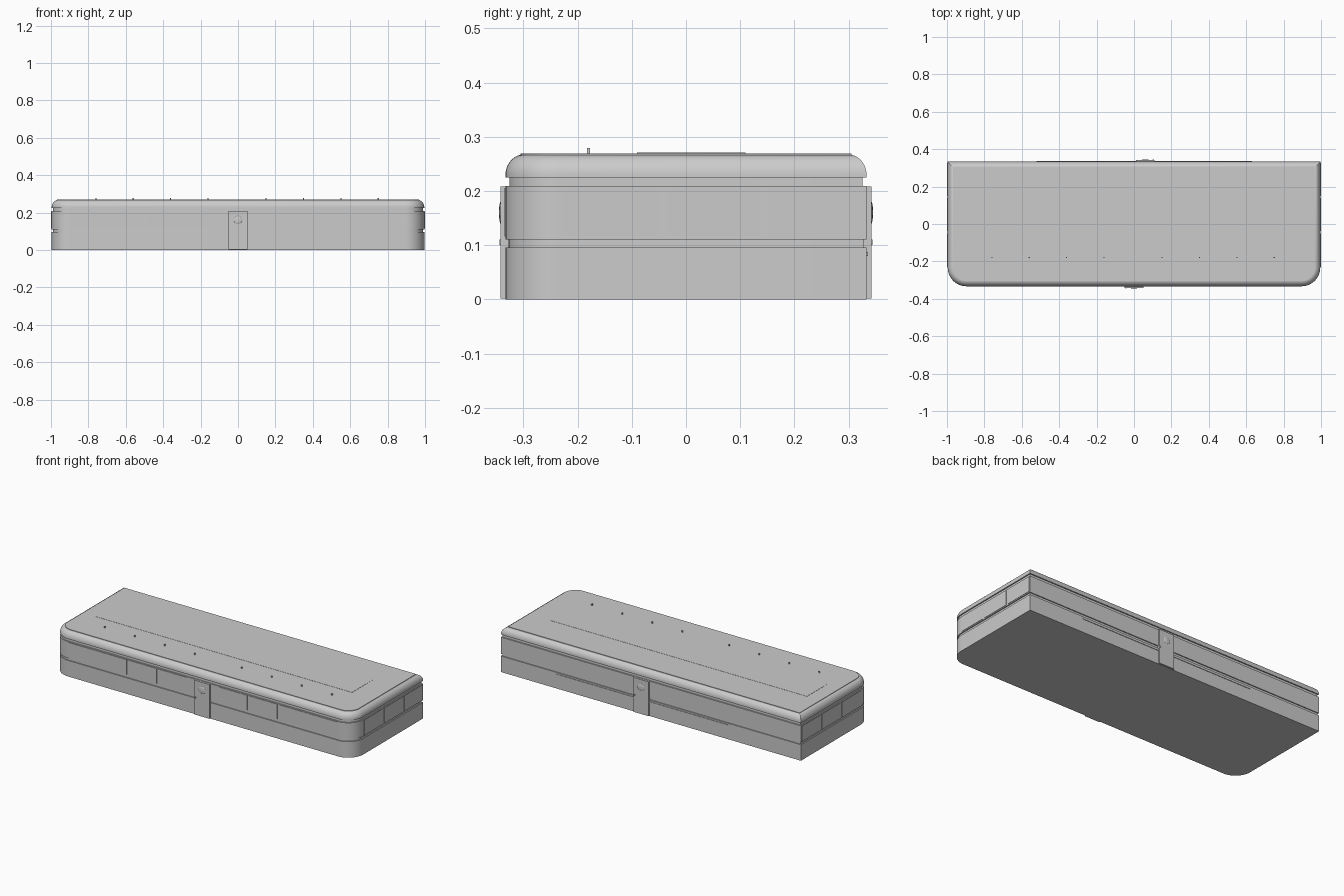
import bpy, bmesh
from math import sin, cos, pi

if "Cube" in bpy.data.objects:
    bpy.data.objects.remove(bpy.data.objects["Cube"])

HX, HY, R = 0.996, 0.333, 0.10   # half length, half depth, front corner radius


def outline(inset):
    """Plan shape: square corners at the back, rounded corners at the front."""
    x, y, r = HX - inset, HY - inset, R - inset
    pts = [(x, y), (-x, y)]
    for cx, start in ((-x + r, pi), (x - r, 1.5 * pi)):
        for i in range(13):
            a = start + i * pi / 24
            pts.append((cx + r * cos(a), -y + r + r * sin(a)))
    return pts


def finish(name, bm, smooth=False):
    bmesh.ops.recalc_face_normals(bm, faces=bm.faces)
    me = bpy.data.meshes.new(name)
    bm.to_mesh(me)
    bm.free()
    ob = bpy.data.objects.new(name, me)
    bpy.context.collection.objects.link(ob)
    if smooth:
        bpy.ops.object.select_all(action='DESELECT')
        ob.select_set(True)
        bpy.context.view_layer.objects.active = ob
        bpy.ops.object.shade_smooth_by_angle(angle=0.6)
    return ob


def layer(name, rings):
    """Stack plan outlines given as (inset, z) into a closed solid."""
    bm = bmesh.new()
    loops = [[bm.verts.new((x, y, z)) for x, y in outline(d)] for d, z in rings]
    n = len(loops[0])
    for a, b in zip(loops, loops[1:]):
        for i in range(n):
            j = (i + 1) % n
            bm.faces.new((a[i], a[j], b[j], b[i]))
    bm.faces.new(loops[0])
    bm.faces.new(loops[-1])
    return finish(name, bm, True)


def box(name, x0, x1, y0, y1, z0, z1):
    bm = bmesh.new()
    bmesh.ops.create_cube(bm, size=1)
    for v in bm.verts:
        v.co = ((x0 + x1) / 2 + v.co.x * (x1 - x0),
                (y0 + y1) / 2 + v.co.y * (y1 - y0),
                (z0 + z1) / 2 + v.co.z * (z1 - z0))
    return finish(name, bm)


# Shell layers: base, recessed groove, window band, neck, rounded roof
layer("lower_wall", [(0, 0), (0, 0.096)])
layer("groove", [(0.006, 0.095), (0.006, 0.111)])
layer("window_band", [(0, 0.11), (0, 0.209)])
layer("neck", [(0.007, 0.208), (0.007, 0.227)])
roof = [(0, 0.225)]
for i in range(11):
    a = i * pi / 20
    roof.append((0.033 * (1 - cos(a)), 0.229 + 0.038 * sin(a)))
layer("roof", roof)
layer("roof_deck", [(0.028, 0.266), (0.028, 0.2695)])

# Long flush panel on the roof
box("roof_panel", -0.88, 0.82, -0.09, 0.11, 0.268, 0.2705)

# Posts that poke through the roof
for i, x in enumerate((-0.76, -0.56, -0.36, -0.16, 0.15, 0.35, 0.55, 0.75)):
    box(f"post_{i}", x - 0.003, x + 0.003, -0.183, -0.177, 0.001, 0.279)

# Front windows, four on each side of the door
for s in (-1, 1):
    for i in range(4):
        a, b = sorted((s * (0.105 + 0.2 * i), s * (0.295 + 0.2 * i)))
        box(f"front_window_{s}_{i}", a, b, -HY - 0.002, -HY + 0.01, 0.116, 0.205)

# End windows, three on each short side
for s in (-1, 1):
    for i, (y0, y1) in enumerate(((-0.229, -0.052), (-0.038, 0.138), (0.151, 0.327))):
        a, b = sorted((s * (HX - 0.01), s * 0.9985))
        box(f"end_window_{s}_{i}", a, b, y0, y1, 0.116, 0.205)

# Doors front and back, each with a shallow lens and a handle
for side, s, x in (("front", -1, 0.0), ("back", 1, 0.06)):
    a, b = sorted((s * (HY - 0.02), s * 0.342))
    box(f"{side}_door", x - 0.05, x + 0.05, a, b, 0.002, 0.208)
    bm = bmesh.new()
    bmesh.ops.create_uvsphere(bm, u_segments=24, v_segments=12, radius=1)
    for v in bm.verts:
        v.co = (x + v.co.x * 0.022, s * 0.341 + v.co.y * 0.004, 0.16 + v.co.z * 0.022)
    finish(f"{side}_door_lens", bm, True)
    a, b = sorted((s * 0.341, s * 0.344))
    hx = x + s * 0.043
    box(f"{side}_door_handle", hx - 0.003, hx + 0.003, a, b, 0.1, 0.11)

# Thin rail along the back wall
box("back_rail", -0.52, 0.63, HY - 0.005, HY + 0.003, 0.08, 0.087)
